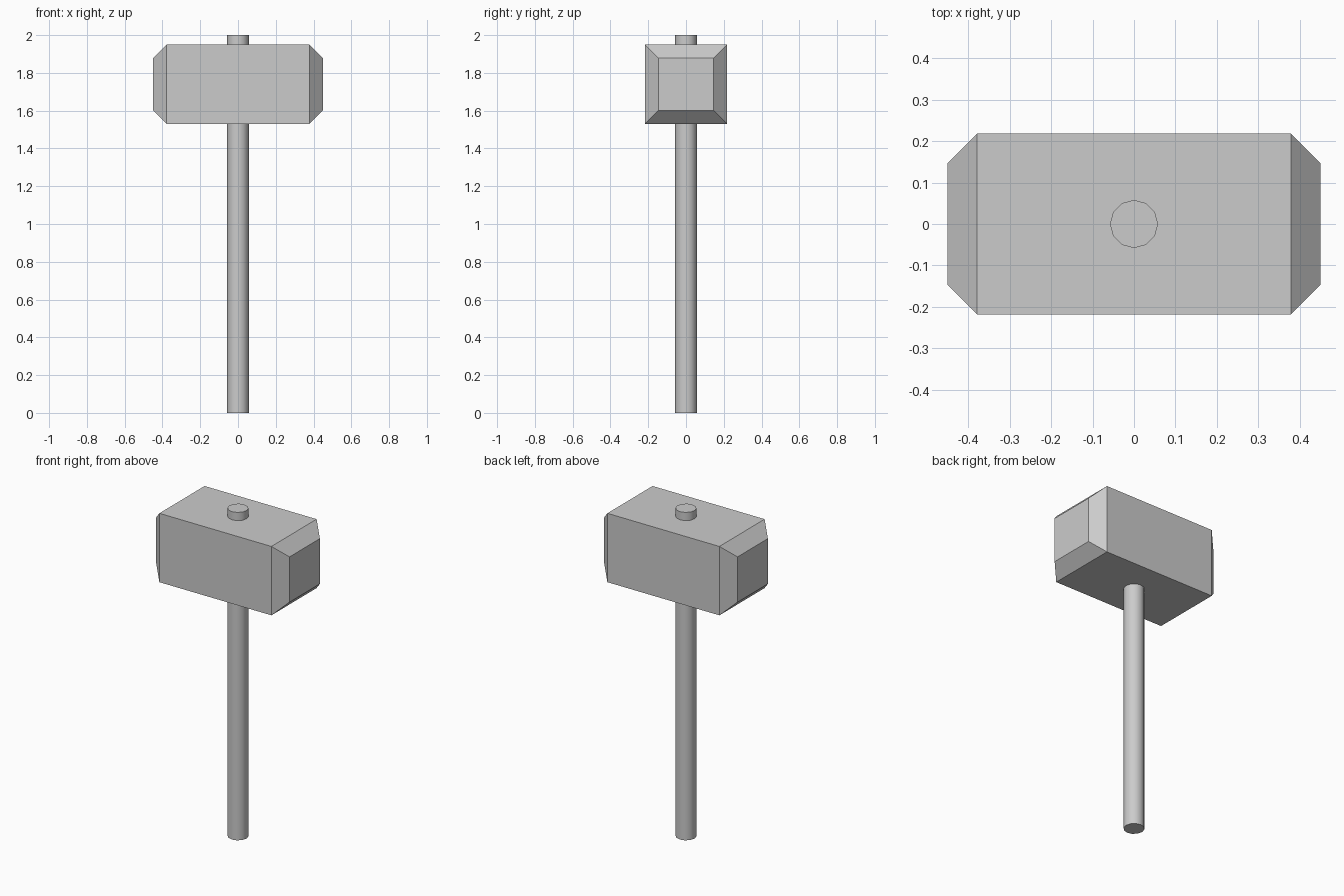
import bpy
import bmesh
import math

cube = bpy.data.objects.get("Cube")
if cube:
    bpy.data.objects.remove(cube, do_unlink=True)

# Single grey material
grey = bpy.data.materials.new("plain grey")
grey.use_nodes = True
COLOUR = (0.6, 0.6, 0.6, 1.0)
grey.diffuse_color = COLOUR
grey.node_tree.nodes["Principled BSDF"].inputs["Base Color"].default_value = COLOUR

# Handle: twelve-sided shaft running through the head
bpy.ops.mesh.primitive_cylinder_add(vertices=12, radius=0.058, depth=2, location=(0, 0, 1))
handle = bpy.context.object
handle.name = "handle"
handle.data.materials.append(grey)
bpy.ops.object.shade_smooth_by_angle(angle=math.radians(40))

# Head: block whose two striking ends taper by a chamfer
HALF_X, HALF_Y, HALF_Z, CHAMFER = 0.45, 0.218, 0.21, 0.072
bm = bmesh.new()
bmesh.ops.create_cube(bm, size=2)
for v in bm.verts:
    v.co.x *= HALF_X - CHAMFER
    v.co.y *= HALF_Y
    v.co.z *= HALF_Z
bm.normal_update()
ends = [f for f in bm.faces if abs(f.normal.x) > 0.9]
for face in ends:
    side = math.copysign(1, face.normal.x)
    cap = bmesh.ops.extrude_discrete_faces(bm, faces=[face])["faces"][0]
    for v in cap.verts:
        v.co.x = side * HALF_X
        v.co.y -= math.copysign(CHAMFER, v.co.y)
        v.co.z -= math.copysign(CHAMFER, v.co.z)
bmesh.ops.recalc_face_normals(bm, faces=bm.faces)
mesh = bpy.data.meshes.new("head")
bm.to_mesh(mesh)
bm.free()
mesh.materials.append(grey)
head = bpy.data.objects.new("head", mesh)
head.location.z = 1.74
bpy.context.collection.objects.link(head)
